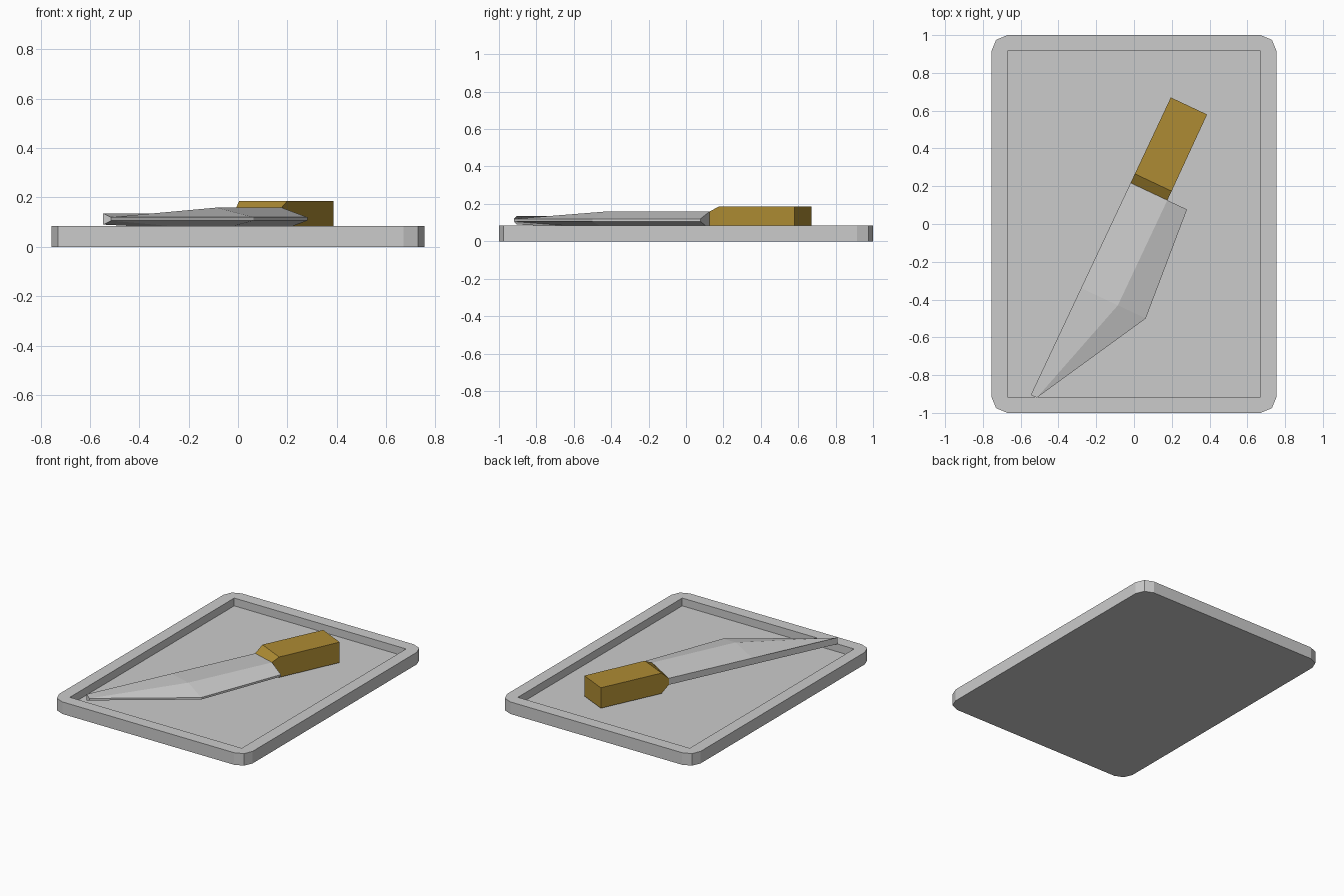
import bpy, bmesh, math
from mathutils import Matrix

if "Cube" in bpy.data.objects:
    bpy.data.objects.remove(bpy.data.objects["Cube"])


def loft(name, rings, matrix=Matrix(), color=None):
    """Skin equal-length rings, cap both ends, merge repeated points."""
    bm = bmesh.new()
    loops = [[bm.verts.new(p) for p in ring] for ring in rings]
    n = len(loops[0])
    for a, b in zip(loops, loops[1:]):
        for i in range(n):
            j = (i + 1) % n
            bm.faces.new((a[i], a[j], b[j], b[i]))
    bm.faces.new(loops[0])
    bm.faces.new(loops[-1])
    bmesh.ops.remove_doubles(bm, verts=bm.verts, dist=1e-4)
    bm.transform(matrix)
    bmesh.ops.recalc_face_normals(bm, faces=bm.faces)
    mesh = bpy.data.meshes.new(name)
    bm.to_mesh(mesh)
    bm.free()
    ob = bpy.data.objects.new(name, mesh)
    bpy.context.collection.objects.link(ob)
    if color:
        mat = bpy.data.materials.new(name + "_colour")
        mat.diffuse_color = (*color, 1)
        mat.use_nodes = True
        mat.node_tree.nodes["Principled BSDF"].inputs["Base Color"].default_value = mat.diffuse_color
        mesh.materials.append(mat)
    return ob


# Cutting board: rounded outline, sunken rectangular top
CORNERS = ((1, 1), (-1, 1), (-1, -1), (1, -1))


def rounded(z):
    pts = []
    for k, (sx, sy) in enumerate(CORNERS):
        arc = [(0.755, 0.915), (0.73, 0.975), (0.67, 1.0)]
        if k % 2:
            arc.reverse()
        pts += [(sx * x, sy * y, z) for x, y in arc]
    return pts


def recess(z):
    return [(sx * 0.67, sy * 0.915, z) for sx, sy in CORNERS for _ in range(3)]


loft("cutting_board", [rounded(0), rounded(0.085), recess(0.085), recess(0.03)])

# Knife space: u runs from handle end to tip, v from spine to cutting edge
u_dir, v_dir = (-0.426, -0.905), (0.905, -0.426)
knife = Matrix(((u_dir[0], v_dir[0], 0, 0.195),
                (u_dir[1], v_dir[1], 0, 0.67),
                (0, 0, 1, 0.113),
                (0, 0, 0, 1)))


def section(u, profile):
    """Half profile of (v, z) mirrored across the blade plane."""
    return ([(u, v, z) for v, z in profile] +
            [(u, v, -z) for v, z in reversed(profile)])


# Blade: spine, ridge and edge at heel, belly and tip
loft("blade", [
    section(0.50, [(0, 0.023), (0.215, 0.046), (0.33, 0.007)]),
    section(1.115, [(0, 0.023), (0.215, 0.046), (0.378, 0.007)]),
    section(1.74, [(0, 0.023), (0.035, 0.007), (0.035, 0.007)]),
], knife)

# Handle: square block tapering down to the blade
loft("handle", [
    section(0, [(0, 0.072), (0.212, 0.072)]),
    section(0.447, [(0, 0.072), (0.215, 0.072)]),
    section(0.50, [(0, 0.023), (0.215, 0.046)]),
], knife, (0.42, 0.26, 0.033))
